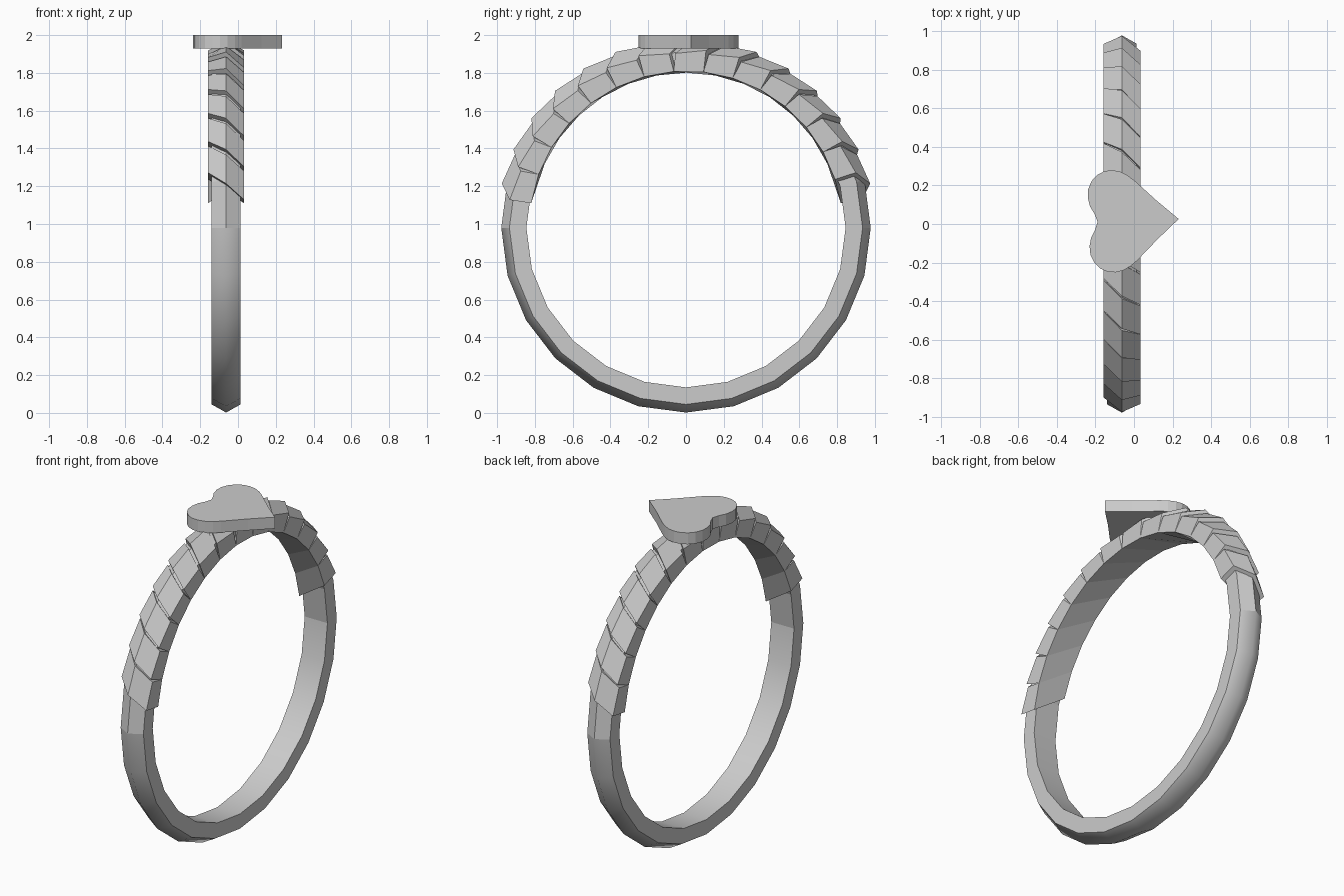
import bpy, math
from math import radians, cos, sin

if "Cube" in bpy.data.objects:
    bpy.data.objects.remove(bpy.data.objects["Cube"])

CX, CZ = -0.063, 0.98          # ring centre


def make(name, verts, faces, smooth=False):
    me = bpy.data.meshes.new(name)
    me.from_pydata(verts, [], faces)
    me.validate()
    ob = bpy.data.objects.new(name, me)
    bpy.context.collection.objects.link(ob)
    for p in me.polygons:
        p.use_smooth = smooth
    # consistent outward normals
    import bmesh
    bm = bmesh.new()
    bm.from_mesh(me)
    bmesh.ops.recalc_face_normals(bm, faces=bm.faces)
    bm.to_mesh(me)
    bm.free()
    return ob


def polar(x, r, deg):
    t = radians(deg)
    return (CX + x, r * cos(t), CZ + r * sin(t))


def loft(sections):
    """Join equal closed sections into a capped tube."""
    n = len(sections[0])
    verts = [v for s in sections for v in s]
    faces = []
    for i in range(len(sections) - 1):
        for j in range(n):
            k = (j + 1) % n
            faces.append((i * n + j, i * n + k, (i + 1) * n + k, (i + 1) * n + j))
    faces += [tuple(range(n))[::-1], tuple(range(len(verts) - n, len(verts)))]
    return verts, faces


# Plain shank: ridged cross-section, 24 segments per turn
SHANK = [(-0.077, 0.845), (0.077, 0.845), (0.077, 0.935), (0, 0.978), (-0.077, 0.935)]


def arc(name, start, end, smooth):
    secs = [[polar(x, r, a) for x, r in SHANK] for a in range(start, end + 1, 15)]
    return make(name, *loft(secs), smooth=smooth)


lower = arc("lower_shank", 180, 360, True)
bpy.context.view_layer.objects.active = lower
lower.select_set(True)
bpy.ops.object.shade_smooth_by_angle(angle=radians(60))
arc("upper_shank", 0, 180, False)

# Slanted wrap bands, sawtooth profile with the high end facing down
W, SKEW, START, COUNT = 0.096, 4.5, 13.5, 7
STEP = (90 - START) / COUNT
LOW = [(-W, 0.83, 0), (W, 0.83, 0), (W, 0.945, 0), (0, 1.003, 0), (-W, 0.945, 0)]
HIGH = [(-W, 0.83, 0), (W, 0.83, 0), (W, 0.925, -1.0), (0, 0.985, -1.3), (-W, 0.925, -1.0)]


def band_section(profile, a):
    return [polar(x, r, a + d + SKEW * x / W) for x, r, d in profile]


for i in range(COUNT):
    a = START + i * STEP
    verts, faces = loft([band_section(LOW, a), band_section(HIGH, a + STEP)])
    make(f"wrap_band_back_{i + 1}", verts, faces)
    turned = [(2 * CX - x, -y, z) for x, y, z in verts]   # half turn about z
    make(f"wrap_band_front_{i + 1}", turned, faces)

# Heart plate: half outline mirrored, slightly turned
HALF = [(-0.189, 0), (-0.203, 0.04), (-0.225, 0.08), (-0.235, 0.125), (-0.232, 0.17),
        (-0.213, 0.212), (-0.183, 0.243), (-0.145, 0.261), (-0.105, 0.265),
        (-0.065, 0.257), (-0.025, 0.235), (0.01, 0.207), (0.12, 0.1), (0.232, 0)]
outline = HALF + [(x, -y) for x, y in HALF[-2:0:-1]]
tilt = radians(2)
outline = [(x * cos(tilt) - y * sin(tilt), 0.018 + x * sin(tilt) + y * cos(tilt))
           for x, y in outline]
make("heart_plate", *loft([[(x, y, z) for x, y in outline] for z in (1.93, 2.0)]))
